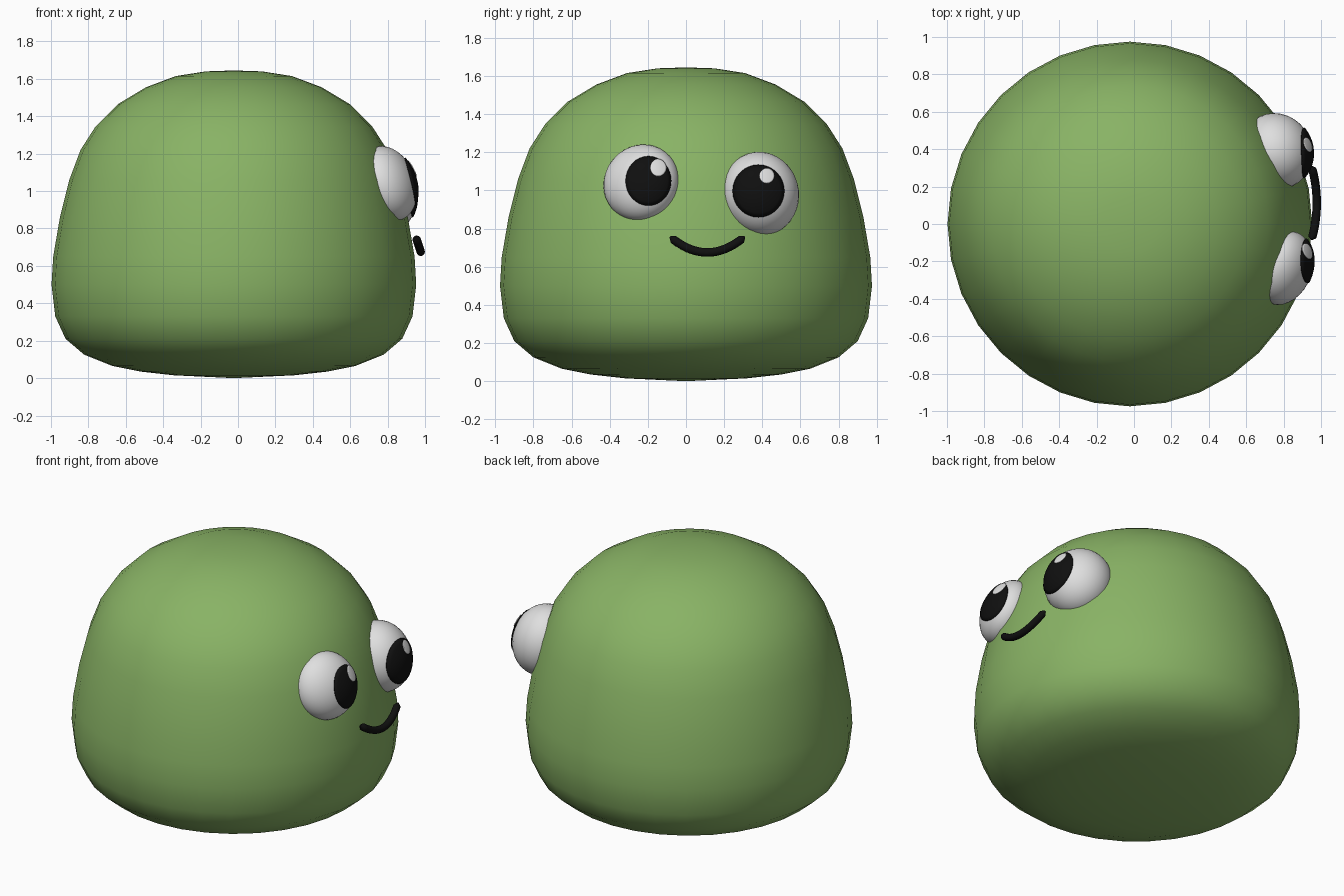
import bpy, bmesh, math
from mathutils import Matrix, Vector, Euler

if "Cube" in bpy.data.objects:
    bpy.data.objects.remove(bpy.data.objects["Cube"])


def material(name, rgb):
    m = bpy.data.materials.new(name)
    m.diffuse_color = (*rgb, 1)
    m.use_nodes = True
    m.node_tree.nodes["Principled BSDF"].inputs["Base Color"].default_value = m.diffuse_color
    return m


GREEN = material("leaf green", (0.25, 0.45, 0.13))
WHITE = material("eye white", (0.74, 0.74, 0.74))
BLACK = material("black", (0.005, 0.005, 0.005))


def finish(name, bm, mat):
    bmesh.ops.remove_doubles(bm, verts=bm.verts, dist=1e-5)
    bmesh.ops.recalc_face_normals(bm, faces=bm.faces)
    me = bpy.data.meshes.new(name)
    bm.to_mesh(me)
    bm.free()
    for p in me.polygons:
        p.use_smooth = True
    me.materials.append(mat)
    ob = bpy.data.objects.new(name, me)
    bpy.context.collection.objects.link(ob)
    return ob


# Body: soft dome turned from a profile of (radius, height)
profile = [(0, 0), (0.32, 0.015), (0.5, 0.035), (0.65, 0.065), (0.8, 0.125), (0.9, 0.21),
           (0.955, 0.33), (0.975, 0.5), (0.966, 0.65), (0.93, 0.86), (0.88, 1.06),
           (0.82, 1.22), (0.74, 1.345), (0.62, 1.465), (0.47, 1.555), (0.31, 1.615),
           (0.15, 1.64), (0, 1.645)]
bm = bmesh.new()
vs = [bm.verts.new((r, 0, z)) for r, z in profile]
es = [bm.edges.new(pair) for pair in zip(vs, vs[1:])]
bmesh.ops.spin(bm, geom=vs + es, cent=(0, 0, 0), axis=(0, 0, 1),
               angle=math.tau, steps=32, use_duplicate=False)
body = finish("body", bm, GREEN)
body.location.x = -0.022


def eye_matrix(center, azimuth, elevation, radii):
    rot = Euler((0, -math.radians(elevation), math.radians(azimuth))).to_matrix().to_4x4()
    return Matrix.Translation(center) @ rot @ Matrix.Diagonal((*radii, 1))


def front_x(inv, y, z):
    """Where a line along x at (y, z) leaves the eye ellipsoid on the +x side."""
    o = inv @ Vector((0, y, z))
    d = inv.to_3x3() @ Vector((1, 0, 0))
    a, b, c = d.dot(d), o.dot(d), o.dot(o) - 1
    return (-b + math.sqrt(max(0, b * b - a * c))) / a


def plate(name, mat4, y, z, ry, rz, lift, mat):
    """Thin oval patch that follows the eye surface."""
    inv = mat4.inverted()
    bm = bmesh.new()
    rings, n = 6, 32

    def vert(i, j):
        a, k = math.tau * j / n, i / rings
        py, pz = y + ry * k * math.cos(a), z + rz * k * math.sin(a)
        return bm.verts.new((front_x(inv, py, pz) + lift, py, pz))

    grid = [[vert(i, j) for j in range(n)] for i in range(1, rings + 1)]
    mid = vert(0, 0)
    for j in range(n):
        k = (j + 1) % n
        bm.faces.new((mid, grid[0][j], grid[0][k]))
        for a, b in zip(grid, grid[1:]):
            bm.faces.new((a[j], b[j], b[k], a[k]))
    ob = finish(name, bm, mat)
    if ob.data.polygons[0].normal.x < 0:
        ob.data.flip_normals()
    mod = ob.modifiers.new("thickness", 'SOLIDIFY')
    mod.thickness, mod.offset = 0.006, -1
    return ob


# Eyes: tilted ellipsoids, each with a pupil and a highlight
eyes = [
    ("left", (0.80, -0.235, 1.04), -20, 20, (0.143, 0.203, 0.207),
     (-0.197, 1.05, 0.12, 0.13), (-0.145, 1.12, 0.042, 0.045)),
    ("right", (0.762, 0.39, 0.983), 27, 15, (0.188, 0.206, 0.221),
     (0.38, 0.997, 0.136, 0.138), (0.424, 1.077, 0.039, 0.039)),
]
for side, center, az, el, radii, pupil, glint in eyes:
    m4 = eye_matrix(center, az, el, radii)
    bm = bmesh.new()
    bmesh.ops.create_uvsphere(bm, u_segments=32, v_segments=20, radius=1, matrix=m4)
    finish(side + "_eye", bm, WHITE)
    plate(side + "_pupil", m4, *pupil, 0.007, BLACK)
    plate(side + "_highlight", m4, *glint, 0.012, WHITE)

# Mouth: round tube bent into a smile, with rounded ends
cu = bpy.data.curves.new("mouth", 'CURVE')
cu.dimensions = '3D'
cu.bevel_depth, cu.bevel_resolution = 0.0225, 4
cu.use_fill_caps = True
N = 24
sp = cu.splines.new('POLY')
sp.points.add(N)
for i, p in enumerate(sp.points):
    t = -1 + 2 * i / N
    y, k = 0.112 + 0.195 * t, 1 - t * t
    p.co = (0.95 + 0.027 * k, y, 0.757 - 0.082 * k, 1)
    p.radius = math.sqrt(max(0.06, 1 - max(0, (abs(t) - 0.9) / 0.1) ** 2))
cu.materials.append(BLACK)
bpy.context.collection.objects.link(bpy.data.objects.new("mouth", cu))
